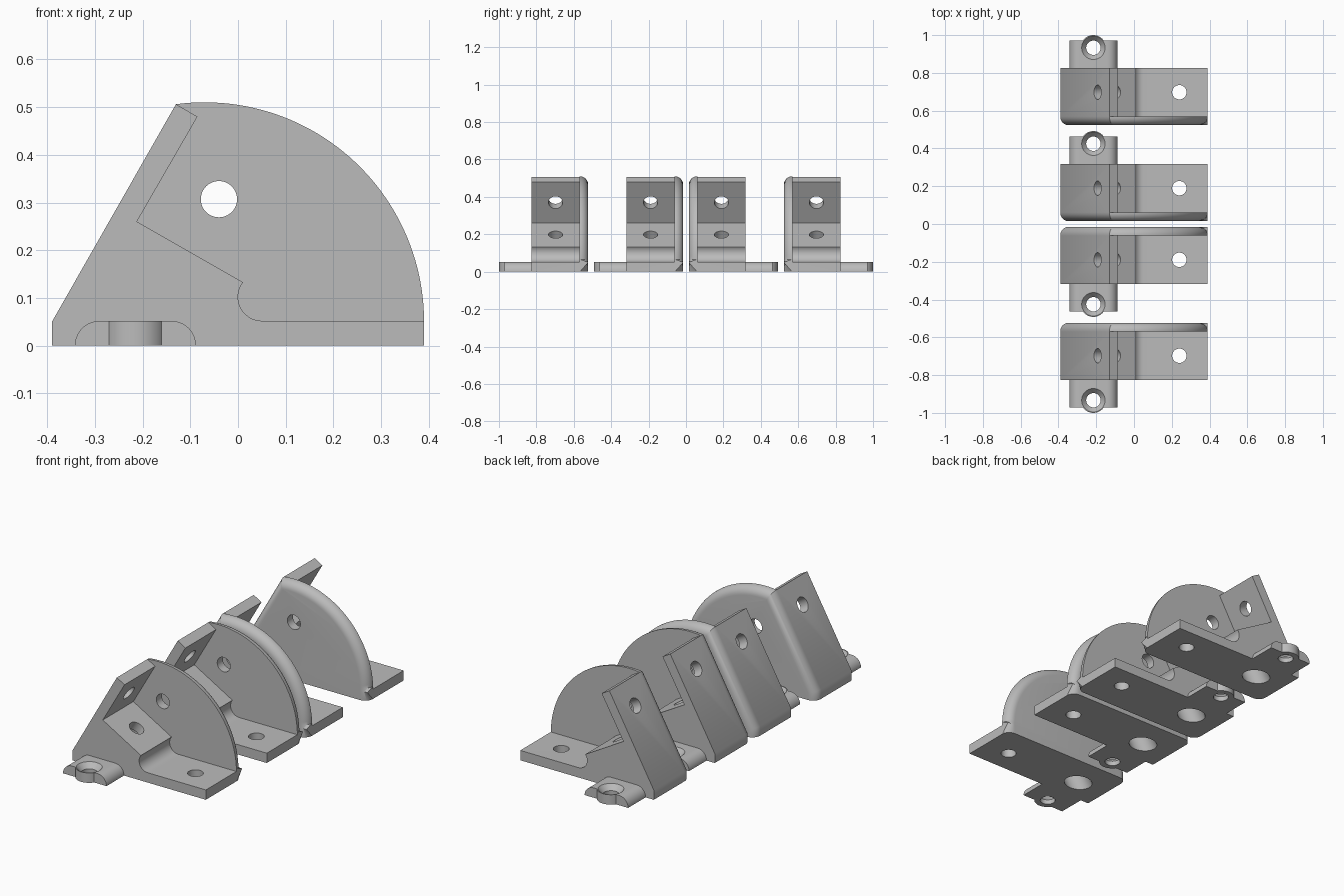
import bpy, bmesh, math
from mathutils import Matrix, Vector

cube = bpy.data.objects.get("Cube")
if cube:
    bpy.data.objects.remove(cube, do_unlink=True)

mat = bpy.data.materials.new("plain grey")
mat.use_nodes = True
GREY = (0.5, 0.5, 0.5, 1)
mat.diffuse_color = GREY
mat.node_tree.nodes["Principled BSDF"].inputs["Base Color"].default_value = GREY

DEPTH, WALL = 0.302, 0.047       # bracket depth and side wall thickness
MID = (DEPTH + WALL) / 2         # middle of the flanges
TAB_X, RING_Y = -0.215, 0.41
HOLE = 0.038


def arc(cx, cz, r, start, end, n):
    """Points on an arc in the xz plane, angles in degrees."""
    angles = [math.radians(start + (end - start) * i / n) for i in range(n + 1)]
    return [(cx + r * math.cos(a), cz + r * math.sin(a)) for a in angles]


def to_object(name, bm):
    bmesh.ops.recalc_face_normals(bm, faces=bm.faces)
    mesh = bpy.data.meshes.new(name)
    bm.to_mesh(mesh)
    bm.free()
    obj = bpy.data.objects.new(name, mesh)
    bpy.context.collection.objects.link(obj)
    return obj


def extrude(name, points, y0, y1, round_edge=0):
    """Prism from an xz profile; optionally round its outline at y0, bar the bottom."""
    bm = bmesh.new()
    face = bm.faces.new([bm.verts.new((x, y0, z)) for x, z in points])
    moved = bmesh.ops.extrude_face_region(bm, geom=[face], use_keep_orig=True)["geom"]
    for v in moved:
        if isinstance(v, bmesh.types.BMVert):
            v.co.y = y1
    if round_edge:
        edges = [e for e in bm.edges
                 if all(abs(v.co.y - y0) < 1e-5 for v in e.verts)
                 and max(v.co.z for v in e.verts) > 1e-4]
        bmesh.ops.bevel(bm, geom=edges, offset=round_edge, segments=8,
                        profile=0.5, affect='EDGES')
    return to_object(name, bm)


def cylinder(name, start, end, r0, r1=None):
    start, end = Vector(start), Vector(end)
    axis = end - start
    place = Matrix.Translation((start + end) / 2) @ axis.to_track_quat('Z', 'Y').to_matrix().to_4x4()
    bm = bmesh.new()
    bmesh.ops.create_cone(bm, cap_ends=True, segments=48, radius1=r0,
                          radius2=r0 if r1 is None else r1,
                          depth=axis.length, matrix=place)
    return to_object(name, bm)


def combine(base, parts, operation):
    """Bake a series of booleans into the base object."""
    for part in parts:
        mod = base.modifiers.new("combine", 'BOOLEAN')
        mod.operation, mod.solver, mod.object = operation, 'EXACT', part
    graph = bpy.context.evaluated_depsgraph_get()
    mesh = bpy.data.meshes.new_from_object(base.evaluated_get(graph))
    base.modifiers.clear()
    base.data = mesh
    for part in parts:
        bpy.data.objects.remove(part, do_unlink=True)


# Quarter-round side wall with a softened outer rim
rim = arc(-0.07, 0.05, 0.46, 0, 97.5, 48)
bracket = extrude("bracket", [(-0.39, 0), (0.39, 0)] + rim + [(-0.39, 0.05)],
                  0, WALL, 0.044)

# Sloping flange, angled block and base in one profile
flange = extrude("flanges", [(-0.39, 0), (0.39, 0), (0.39, 0.052)]
                 + arc(0.05, 0.102, 0.05, 270, 142, 12)
                 + [(-0.212, 0.26), (-0.085, 0.48), rim[-1], (-0.39, 0.05)],
                 WALL, DEPTH)

# Round-shouldered tab and its ring
tab = extrude("tab", arc(-0.14, 0, 0.052, 0, 90, 10) + arc(-0.29, 0, 0.052, 90, 180, 10),
              DEPTH - 0.02, 0.448)
ring = cylinder("ring", (TAB_X, RING_Y, 0), (TAB_X, RING_Y, 0.052), 0.067)
combine(bracket, [flange, tab, ring], 'UNION')

# Screw holes, the access bore under the block and the tab countersink
up = Vector((0.5, 0, 0.866))
across = Vector((0.866, 0, -0.5))
block_mid = Vector((-0.104, MID, 0.198))
flange_mid = Vector((-0.148, MID, 0.37))
combine(bracket, [
    cylinder("wall_hole", (-0.04, -0.1, 0.307), (-0.04, 0.1, 0.307), HOLE),
    cylinder("base_hole", (0.24, MID, -0.1), (0.24, MID, 0.1), HOLE),
    cylinder("flange_hole", flange_mid - across * 0.1, flange_mid + across * 0.05, HOLE),
    cylinder("block_hole", block_mid + up * 0.05, block_mid - up * 0.1, HOLE),
    cylinder("access_bore", block_mid - up * 0.05, block_mid - up * 0.35, 0.064),
    cylinder("tab_hole", (TAB_X, RING_Y, -0.1), (TAB_X, RING_Y, 0.1), HOLE),
    cylinder("countersink", (TAB_X, RING_Y, 0.025), (TAB_X, RING_Y, 0.053), HOLE, 0.063),
], 'DIFFERENCE')
bracket.data.materials.clear()
bracket.data.materials.append(mat)

# Four brackets in two mirrored pairs
master = bracket.data
names = {(1, 0.523): "back_bracket", (1, 0.015): "inner_back_bracket",
         (-1, 0.015): "inner_front_bracket", (-1, 0.523): "front_bracket"}
for (side, offset), name in names.items():
    mesh = master.copy()
    mesh.transform(Matrix.Diagonal((1, side, 1, 1)) @ Matrix.Translation((0, offset, 0)))
    if side < 0:
        mesh.flip_normals()
    obj = bpy.data.objects.new(name, mesh)
    bpy.context.collection.objects.link(obj)
    bpy.ops.object.select_all(action='DESELECT')
    obj.select_set(True)
    bpy.context.view_layer.objects.active = obj
    bpy.ops.object.shade_smooth_by_angle(angle=math.radians(30))
bpy.data.objects.remove(bracket, do_unlink=True)
